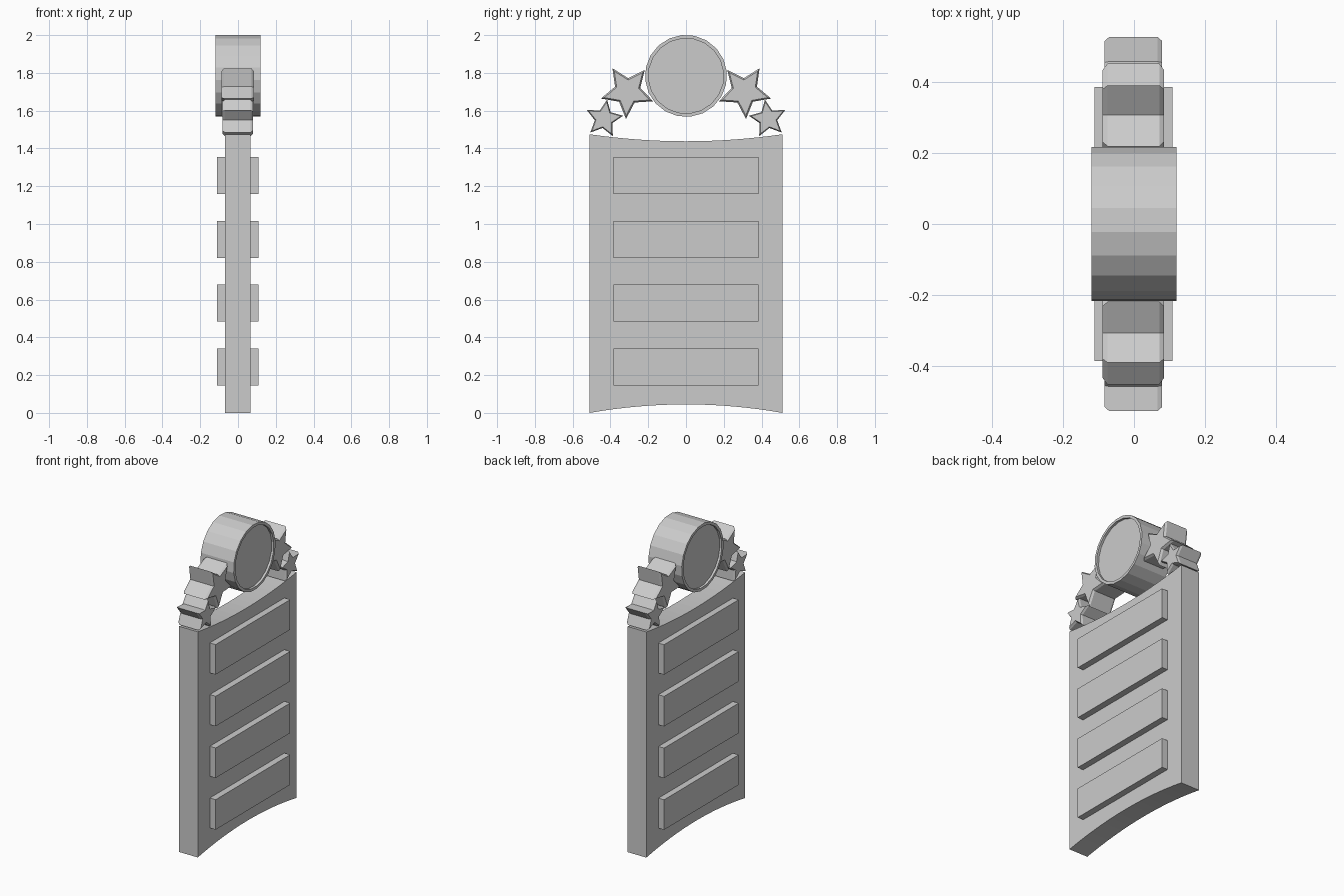
import bpy, bmesh
from math import sin, cos, pi, radians

if "Cube" in bpy.data.objects:
    bpy.data.objects.remove(bpy.data.objects["Cube"])


def loft(name, layers):
    """Skin matching (y, z) outlines placed at successive x positions, capped at both ends."""
    bm = bmesh.new()
    rings = [[bm.verts.new((x, y, z)) for y, z in outline] for x, outline in layers]
    n = len(rings[0])
    for a, b in zip(rings, rings[1:]):
        for i in range(n):
            j = (i + 1) % n
            bm.faces.new((a[i], a[j], b[j], b[i]))
    bm.faces.new(rings[0][::-1])
    bm.faces.new(rings[-1])
    bmesh.ops.recalc_face_normals(bm, faces=bm.faces)
    mesh = bpy.data.meshes.new(name)
    bm.to_mesh(mesh)
    bm.free()
    obj = bpy.data.objects.new(name, mesh)
    bpy.context.collection.objects.link(obj)
    return obj


def ring(cy, cz, r, sides, start, inner=1.0):
    """Polygon outline; inner < 1 pulls in every second point to make a star."""
    pts = []
    for i in range(sides):
        rad = r * (inner if i % 2 else 1.0)
        a = radians(start) + 2 * pi * i / sides
        pts.append((cy + rad * cos(a), cz + rad * sin(a)))
    return pts


# Main slab with arched bottom and dipped top
HALF = 0.51
SEG = 16
ys = [-HALF + 2 * HALF * i / SEG for i in range(SEG + 1)]
bulge = [1 - (y / HALF) ** 2 for y in ys]
bottom = [(y, 0.045 * b) for y, b in zip(ys, bulge)]
top = [(y, 1.475 - 0.037 * b) for y, b in zip(ys, bulge)]
slab = bottom + top[::-1]
loft("slab", [(-0.07, slab), (0.066, slab)])

# Four raised plates, passing through the slab to show on both faces
for i in range(4):
    z0 = 0.145 + 0.338 * i
    plate = [(-0.385, z0), (0.385, z0), (0.385, z0 + 0.196), (-0.385, z0 + 0.196)]
    loft(f"plate_{i + 1}", [(-0.111, plate), (0.108, plate)])

# Round drum with a shallow recess on each side
outer = ring(0, 1.784, 0.217, 20, 96)
inner = ring(0, 1.784, 0.199, 20, 96)
loft("drum", [(-0.105, inner), (-0.12, inner), (-0.12, outer),
              (0.12, outer), (0.12, inner), (0.105, inner)])

# Chamfered stars, mirrored either side of the drum
for label, y, z, r, angle, depth in (("large_star", 0.31, 1.702, 0.146, 273, 0.086),
                                     ("small_star", 0.434, 1.557, 0.103, 99, 0.081)):
    for side in (1, -1):
        start = angle if side > 0 else 180 - angle
        full = ring(side * y, z, r, 10, start, 0.48)
        face = ring(side * y, z, r * 0.87, 10, start, 0.48)
        loft(f"{label}_{'right' if side > 0 else 'left'}",
             [(-depth - 0.002, face), (-depth + 0.012, full),
              (depth - 0.015, full), (depth - 0.002, face)])
